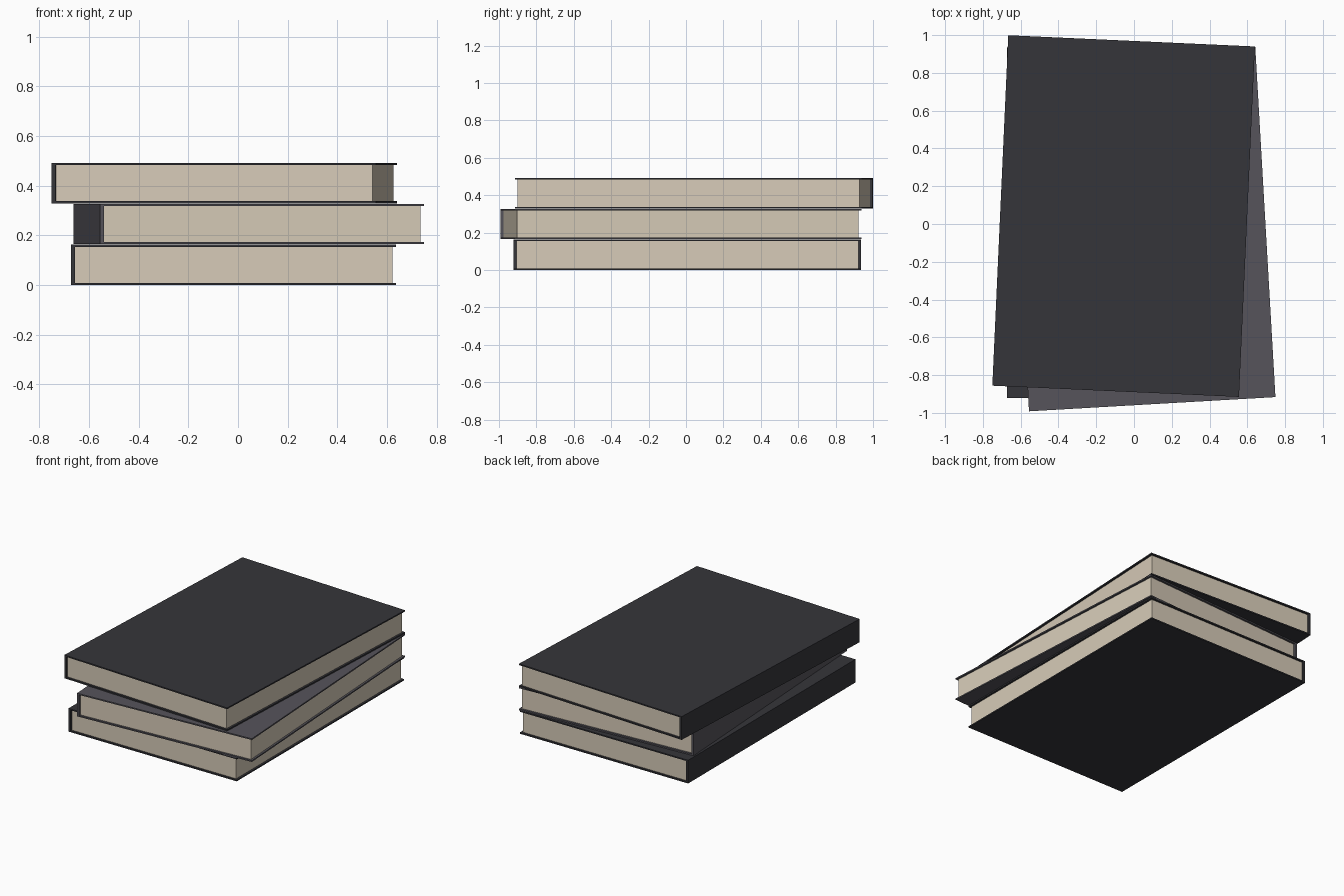
import bpy, bmesh, math

if "Cube" in bpy.data.objects:
    bpy.data.objects.remove(bpy.data.objects["Cube"])

WIDTH, LENGTH, THICK = 1.307, 1.857, 0.163
BOARD, SPINE, INSET = 0.009, 0.016, 0.014


def material(name, rgb):
    m = bpy.data.materials.new(name)
    m.diffuse_color = (*rgb, 1)
    m.use_nodes = True
    m.node_tree.nodes["Principled BSDF"].inputs["Base Color"].default_value = m.diffuse_color
    return m


charcoal = material("charcoal cover", (0.036, 0.036, 0.042))
grey = material("grey cover", (0.092, 0.088, 0.104))
cream = material("cream paper", (0.68, 0.60, 0.48))


def prism(name, profile, y0, y1, mat):
    """Extrude an x/z profile along y."""
    bm = bmesh.new()
    face = bm.faces.new([bm.verts.new((x, y0, z)) for x, z in profile])
    ext = bmesh.ops.extrude_face_region(bm, geom=[face])
    new = [v for v in ext["geom"] if isinstance(v, bmesh.types.BMVert)]
    bmesh.ops.translate(bm, verts=new, vec=(0, y1 - y0, 0))
    bmesh.ops.recalc_face_normals(bm, faces=bm.faces)
    mesh = bpy.data.meshes.new(name)
    bm.to_mesh(mesh)
    bm.free()
    mesh.materials.append(mat)
    obj = bpy.data.objects.new(name, mesh)
    bpy.context.collection.objects.link(obj)
    return obj


def book(label, x, y, z, degrees, mat):
    w, l, t = WIDTH / 2, LENGTH / 2, THICK
    # C-shaped case: two boards joined by the spine on the left
    case = [(-w, 0), (w, 0), (w, BOARD), (-w + SPINE, BOARD),
            (-w + SPINE, t - BOARD), (w, t - BOARD), (w, t), (-w, t)]
    # Page block, set back from the three open edges
    block = [(-w + SPINE, BOARD), (w - INSET, BOARD),
             (w - INSET, t - BOARD), (-w + SPINE, t - BOARD)]
    parts = [prism(label + "_cover", case, -l, l, mat),
             prism(label + "_pages", block, -l + INSET, l - INSET, cream)]
    for p in parts:
        p.location = (x, y, z)
        p.rotation_euler.z = math.radians(degrees)


# Stack of three books, each turned slightly
book("bottom_book", -0.018, 0.007, 0.0, 0.0, charcoal)
book("middle_book", 0.043, -0.027, 0.1645, 3.3, grey)
book("top_book", -0.055, 0.042, 0.329, -2.6, charcoal)
